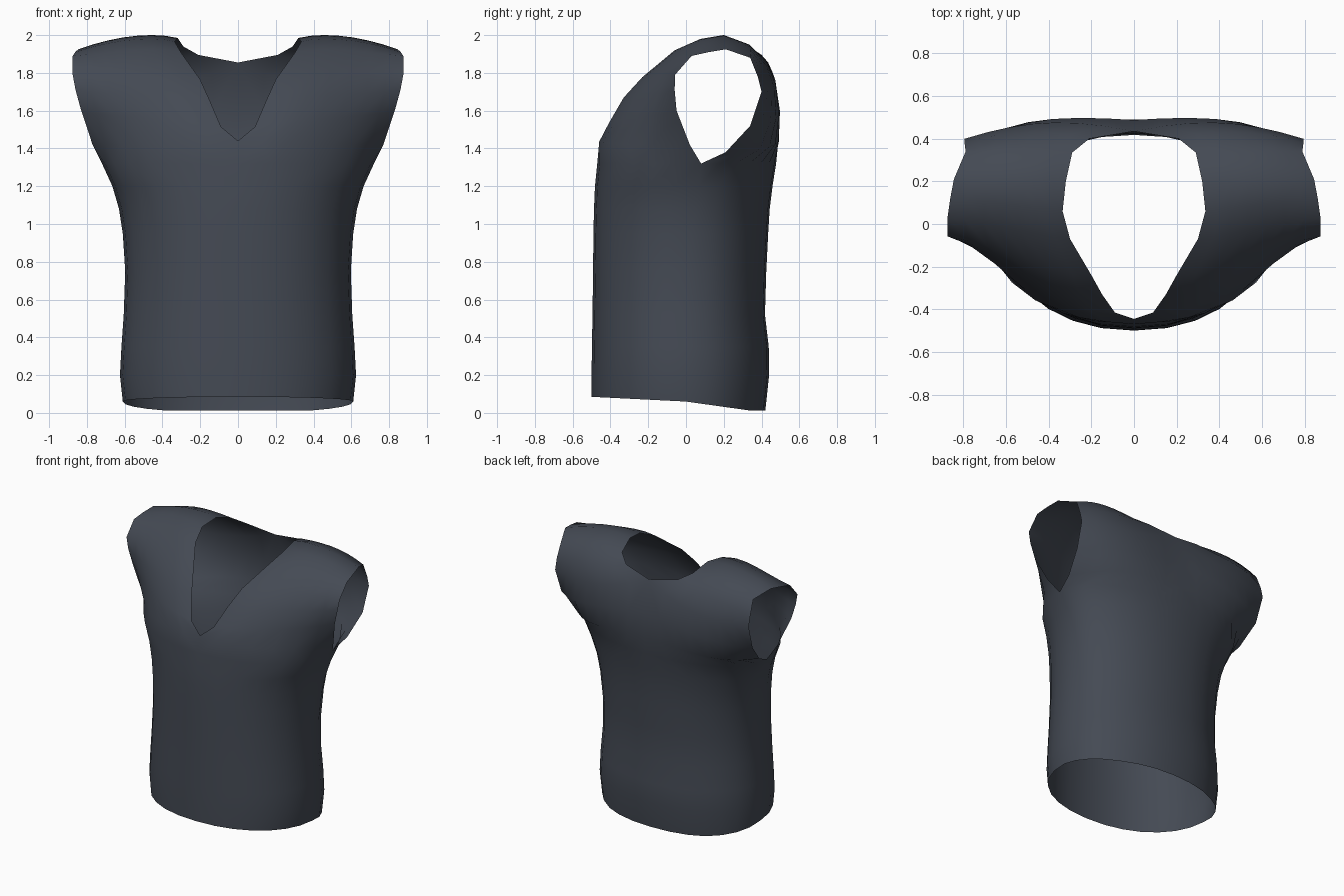
import bpy, bmesh, math

N = 7  # columns from the centre line / neck edge to the side / arm edge

# Body rings: height, half width, front y, back y, side y
rings = [(0.06, .61, -.50, .42, .00), (0.20, .625, -.50, .44, .00),
         (0.35, .617, -.498, .438, .00), (0.52, .605, -.495, .418, .00),
         (0.75, .597, -.492, .425, .01), (0.95, .61, -.49, .435, .03),
         (1.08, .63, -.487, .443, .05), (1.20, .665, -.482, .458, .07),
         (1.32, .72, -.47, .477, .08)]

# Rows running over the shoulder: neck edge, two inner points, arm edge
straps = [
    [(0, -.445, 1.44), (.30, -.425, 1.43), (.58, -.25, 1.42), (.77, .02, 1.42)],
    [(.09, -.415, 1.515), (.36, -.36, 1.55), (.62, -.21, 1.57), (.83, -.05, 1.60)],
    [(.15, -.33, 1.655), (.40, -.29, 1.68), (.65, -.165, 1.69), (.86, -.06, 1.71)],
    [(.20, -.24, 1.765), (.42, -.20, 1.79), (.65, -.12, 1.80), (.875, -.058, 1.79)],
    [(.30, -.07, 1.905), (.48, -.04, 1.925), (.68, .00, 1.91), (.875, .03, 1.89)],
    [(.335, .06, 1.965), (.48, .08, 1.98), (.67, .10, 1.96), (.862, .12, 1.91)],
    [(.32, .20, 1.985), (.48, .20, 2.0), (.66, .20, 1.978), (.845, .21, 1.925)],
    [(.29, .335, 1.94), (.48, .335, 1.95), (.64, .34, 1.93), (.79, .34, 1.88)],
    [(.21, .40, 1.895), (.42, .43, 1.855), (.62, .42, 1.83), (.795, .38, 1.78)],
    [(0, .435, 1.855), (.30, .475, 1.75), (.55, .46, 1.71), (.795, .40, 1.70)],
    [(0, .488, 1.62), (.30, .497, 1.59), (.57, .46, 1.55), (.785, .34, 1.52)],
    [(0, .49, 1.45), (.30, .485, 1.43), (.55, .41, 1.40), (.75, .21, 1.38)],
]


def hem_height(y):
    # hem dips towards the back
    return .06 - .05 * y if y < 0 else max(.012, .06 - .14 * y)


def ring_row(ring, back):
    z, w, yf, yb, yc = ring
    row = []
    for j in range(N + 1):
        a = math.pi / 2 * j / N
        e = 2 / 2.15
        x = w * abs(math.sin(a)) ** e
        c = max(0.0, math.cos(a)) ** e if j < N else 0.0
        y = yc + ((yb if back else yf) - yc) * c
        row.append((x, y, hem_height(y) if z < .1 else z))
    return row


def strap_row(p):
    # smooth cubic through four points
    row = []
    for j in range(N + 1):
        s = 3 * j / N
        k = (-(s - 1) * (s - 2) * (s - 3) / 6, s * (s - 2) * (s - 3) / 2,
             -s * (s - 1) * (s - 3) / 2, s * (s - 1) * (s - 2) / 6)
        row.append(tuple(sum(k[i] * p[i][c] for i in range(4)) for c in range(3)))
    return row


# Half garment: one strip up the front, over the shoulder and down the back
rows = [ring_row(r, False) for r in rings]
rows += [strap_row(p) for p in straps]
rows += [ring_row(r, True) for r in reversed(rings)]

bm = bmesh.new()
grid = [[bm.verts.new(p) for p in row] for row in rows]
for a, b in zip(grid, grid[1:]):
    for j in range(N):
        bm.faces.new((a[j], a[j + 1], b[j + 1], b[j]))
bmesh.ops.remove_doubles(bm, verts=bm.verts, dist=.0005)  # close the side seam
for f in bm.faces:
    f.smooth = True
mesh = bpy.data.meshes.new("vest")
bm.to_mesh(mesh)
bm.free()

vest = bpy.data.objects.new("vest", mesh)
bpy.context.collection.objects.link(vest)
mirror = vest.modifiers.new("mirror", 'MIRROR')
mirror.use_clip = True

# Slate cloth
cloth = bpy.data.materials.new("slate cloth")
cloth.diffuse_color = (.058, .068, .088, 1)
mesh.materials.append(cloth)
